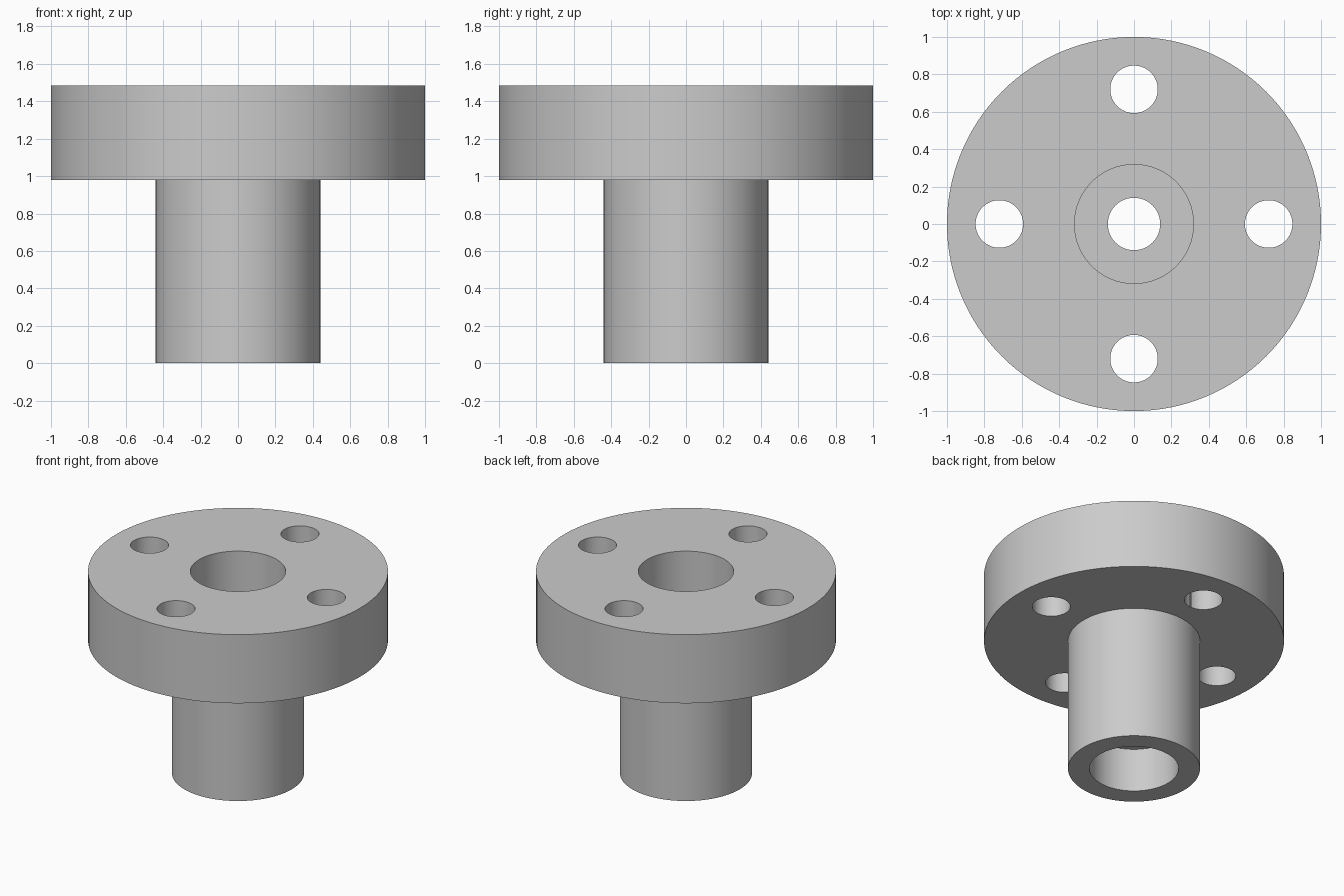
import bpy
import bmesh
from math import cos, sin, pi

cube = bpy.data.objects.get("Cube")
if cube:
    bpy.data.objects.remove(cube, do_unlink=True)

SEGMENTS = 128
FLANGE_BOTTOM, TOP = 0.98, 1.485
BOLT_CIRCLE, BOLT_RADIUS = 0.72, 0.127

# Single grey for the whole part
grey = bpy.data.materials.new("light_grey")
grey.use_nodes = True
grey.diffuse_color = (0.6, 0.6, 0.6, 1)
grey.node_tree.nodes["Principled BSDF"].inputs["Base Color"].default_value = (0.6, 0.6, 0.6, 1)


def lathe(name, profile, segments, center=(0, 0)):
    """Revolve a closed (radius, z) profile around a vertical axis."""
    bm = bmesh.new()
    rings = []
    for i in range(segments):
        a = 2 * pi * i / segments
        rings.append([bm.verts.new((center[0] + r * cos(a), center[1] + r * sin(a), z))
                      for r, z in profile])
    n = len(profile)
    for i, ring in enumerate(rings):
        following = rings[(i + 1) % segments]
        for j in range(n):
            k = (j + 1) % n
            bm.faces.new((ring[j], following[j], following[k], ring[k]))
    bmesh.ops.recalc_face_normals(bm, faces=bm.faces)
    mesh = bpy.data.meshes.new(name)
    bm.to_mesh(mesh)
    bm.free()
    mesh.materials.append(grey)
    obj = bpy.data.objects.new(name, mesh)
    bpy.context.collection.objects.link(obj)
    return obj


# Flange and hub with counterbores at both ends and a narrow through hole
lower_ledge, upper_ledge = 0.32, TOP - 0.5
flange = lathe("flanged_hub", [
    (0.297, 0), (0.44, 0), (0.44, FLANGE_BOTTOM), (1, FLANGE_BOTTOM),
    (1, TOP), (0.318, TOP), (0.318, upper_ledge), (0.14, upper_ledge),
    (0.14, lower_ledge), (0.297, lower_ledge)], SEGMENTS)
bpy.context.view_layer.objects.active = flange
flange.select_set(True)

# Four bolt holes through the flange
for i in range(4):
    a = i * pi / 2
    bpy.ops.mesh.primitive_cylinder_add(
        vertices=64, radius=BOLT_RADIUS, depth=1,
        location=(BOLT_CIRCLE * cos(a), BOLT_CIRCLE * sin(a), (FLANGE_BOTTOM + TOP) / 2))
    cutter = bpy.context.object
    cutter.name = "bolt_hole_cutter"
    cutter.hide_render = True
    cutter.data.materials.append(grey)
    cutter.select_set(False)
    bpy.context.view_layer.objects.active = flange
    flange.select_set(True)
    hole = flange.modifiers.new("bolt_hole", 'BOOLEAN')
    hole.operation = 'DIFFERENCE'
    hole.solver = 'EXACT'
    hole.object = cutter
    bpy.ops.object.modifier_apply(modifier=hole.name)
    bpy.data.objects.remove(cutter, do_unlink=True)

# Smooth round walls, crisp rims
bpy.ops.object.select_all(action='DESELECT')
flange.select_set(True)
bpy.context.view_layer.objects.active = flange
bpy.ops.object.shade_smooth_by_angle(angle=pi / 6)
